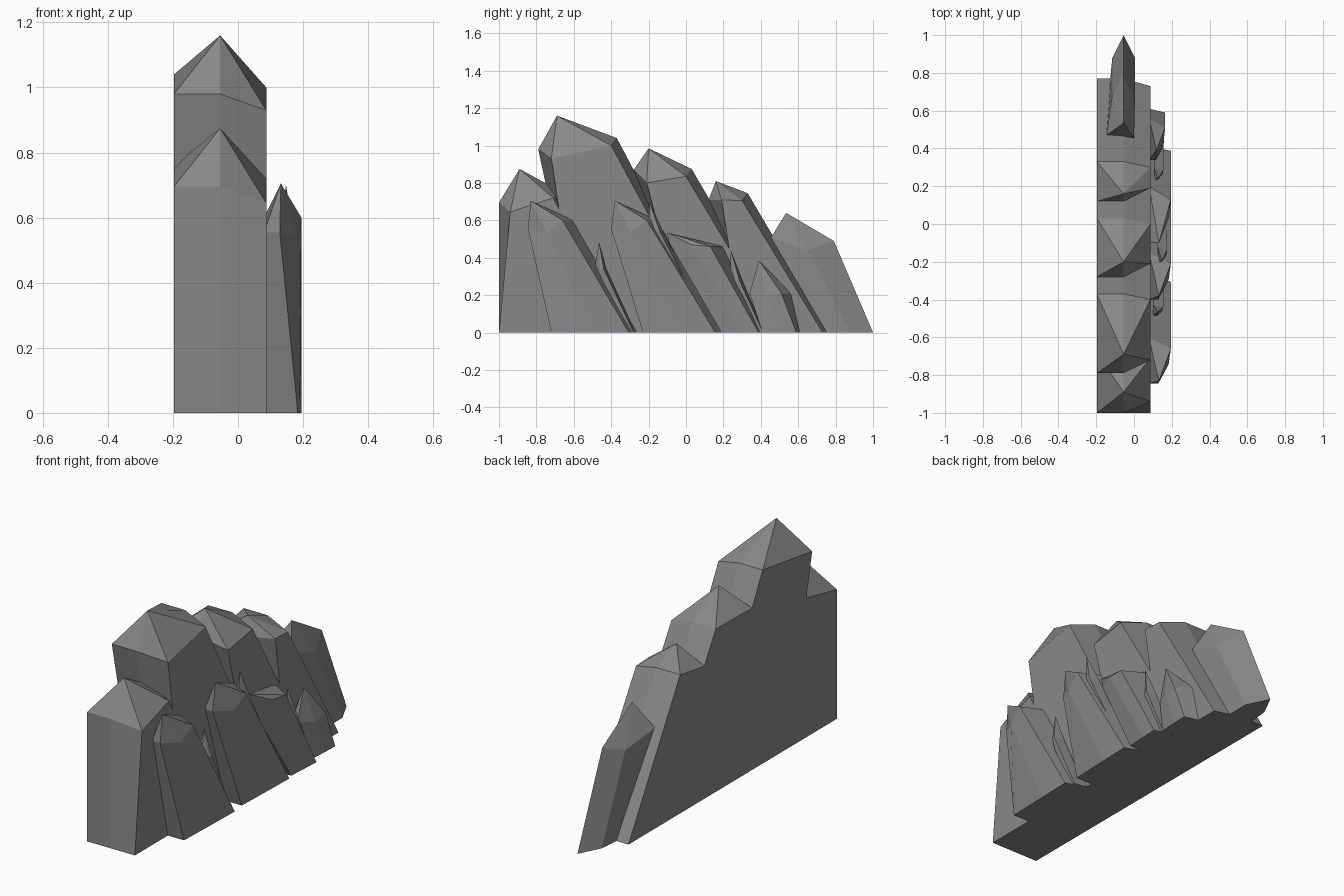
import bpy
import bmesh

cube = bpy.data.objects.get("Cube")
if cube:
    bpy.data.objects.remove(cube, do_unlink=True)

GREY = (0.25, 0.25, 0.25, 1.0)
stone = bpy.data.materials.new("grey_stone")
stone.use_nodes = True
stone.diffuse_color = GREY
stone.node_tree.nodes["Principled BSDF"].inputs["Base Color"].default_value = GREY

LEFT, RIDGE, RIGHT = -0.197, -0.055, 0.087


def crystal(name, base, shoulder, apex):
    """Loft a base ring to a shoulder ring and close it with a pointed cap."""
    bm = bmesh.new()
    low = [bm.verts.new(p) for p in base]
    high = [bm.verts.new(p) for p in shoulder]
    tip = bm.verts.new(apex)
    count = len(low)
    for i in range(count):
        j = (i + 1) % count
        bm.faces.new((low[i], low[j], high[j], high[i]))
        bm.faces.new((high[i], high[j], tip))
    bm.faces.new(low[::-1])
    bmesh.ops.recalc_face_normals(bm, faces=bm.faces[:])
    mesh = bpy.data.meshes.new(name)
    bm.to_mesh(mesh)
    bm.free()
    mesh.materials.append(stone)
    obj = bpy.data.objects.new(name, mesh)
    bpy.context.collection.objects.link(obj)
    return obj


def slab(name, apex, front, back, base_front, base_back, corner):
    """Broad crystal: straight on the left, bevelled corners on the right."""
    (fy, fz), (by, bz) = front, back
    cy, cz = corner
    shoulder = [(LEFT, fy, fz), (RIDGE, fy, fz), (RIGHT, fy + cy, fz + cz),
                (RIGHT, by - 0.03, bz - 0.04), (RIDGE, by, bz), (LEFT, by, bz)]
    base = [(LEFT, base_front, 0), (RIDGE, base_front, 0), (RIGHT, base_front, 0),
            (RIGHT, base_back - 0.04, 0), (RIDGE, base_back, 0), (LEFT, base_back, 0)]
    crystal(name, base, shoulder, (RIDGE, *apex))


def shard(name, apex, front, back, base_front, base_back, inner=0.08, outer=0.195):
    """Small leaning crystal growing on the right wall."""
    (fy, fz), (by, bz) = front, back
    wide = outer - inner
    depth = by - fy

    def x(u):
        return inner + wide * u

    shoulder = [(x(0), fy, fz), (x(0.42), fy, fz),
                (x(0.9), fy + depth * 0.55, fz - 0.02),
                (x(1), by, bz), (x(0), by + depth * 0.3, bz)]
    span = base_back - base_front
    base = [(x(0), base_front, 0), (x(0.9), base_front, 0),
            (x(0.96), base_front + span * 0.5, 0),
            (x(1), base_back - span * 0.1, 0), (x(0), base_back, 0)]
    crystal(name, base, shoulder, (x(0.45), *apex))


# Broad crystals, from the front to the back
slab("front_crystal", (-0.89, 0.875), (-1, 0.695), (-0.68, 0.76), -1, -0.3, (0.06, -0.05))
slab("tallest_crystal", (-0.69, 1.16), (-0.79, 0.98), (-0.37, 1.04), -0.58, 0.18, (0.07, -0.05))
slab("middle_crystal", (-0.2, 0.985), (-0.28, 0.87), (0.03, 0.875), 0, 0.54, (0.07, -0.07))
slab("rear_crystal", (0.16, 0.81), (0.12, 0.71), (0.33, 0.745), 0.3, 0.77, (0.07, 0))

# Narrow crystal at the very back
crystal("back_crystal",
        [(RIDGE, 1, 0), (0.005, 0.88, 0), (0.005, 0.72, 0), (-0.13, 0.72, 0), (-0.115, 0.88, 0)],
        [(RIDGE, 0.79, 0.49), (0.005, 0.65, 0.44), (0, 0.455, 0.51),
         (-0.145, 0.47, 0.5), (-0.115, 0.68, 0.45)],
        (RIDGE, 0.535, 0.64))

# Side crystals
shard("side_crystal_front", (-0.83, 0.705), (-0.845, 0.555), (-0.66, 0.6), -0.72, -0.26)
shard("side_crystal_middle", (-0.38, 0.705), (-0.4, 0.555), (-0.21, 0.6), -0.23, 0.2)
shard("side_crystal_rear", (-0.1, 0.535), (-0.095, 0.49), (0.13, 0.46), 0.19, 0.41)
shard("side_crystal_back", (0.39, 0.385), (0.34, 0.21), (0.51, 0.21), 0.41, 0.61, outer=0.165)

# Thin needles between the side crystals
shard("needle_front", (-0.465, 0.485), (-0.485, 0.36), (-0.44, 0.34), -0.37, -0.27, 0.1, 0.155)
shard("needle_middle", (-0.195, 0.7), (-0.2, 0.56), (-0.14, 0.54), 0.05, 0.15, 0.125, 0.175)
shard("needle_rear", (0.24, 0.44), (0.235, 0.3), (0.285, 0.28), 0.34, 0.42, 0.105, 0.155)
